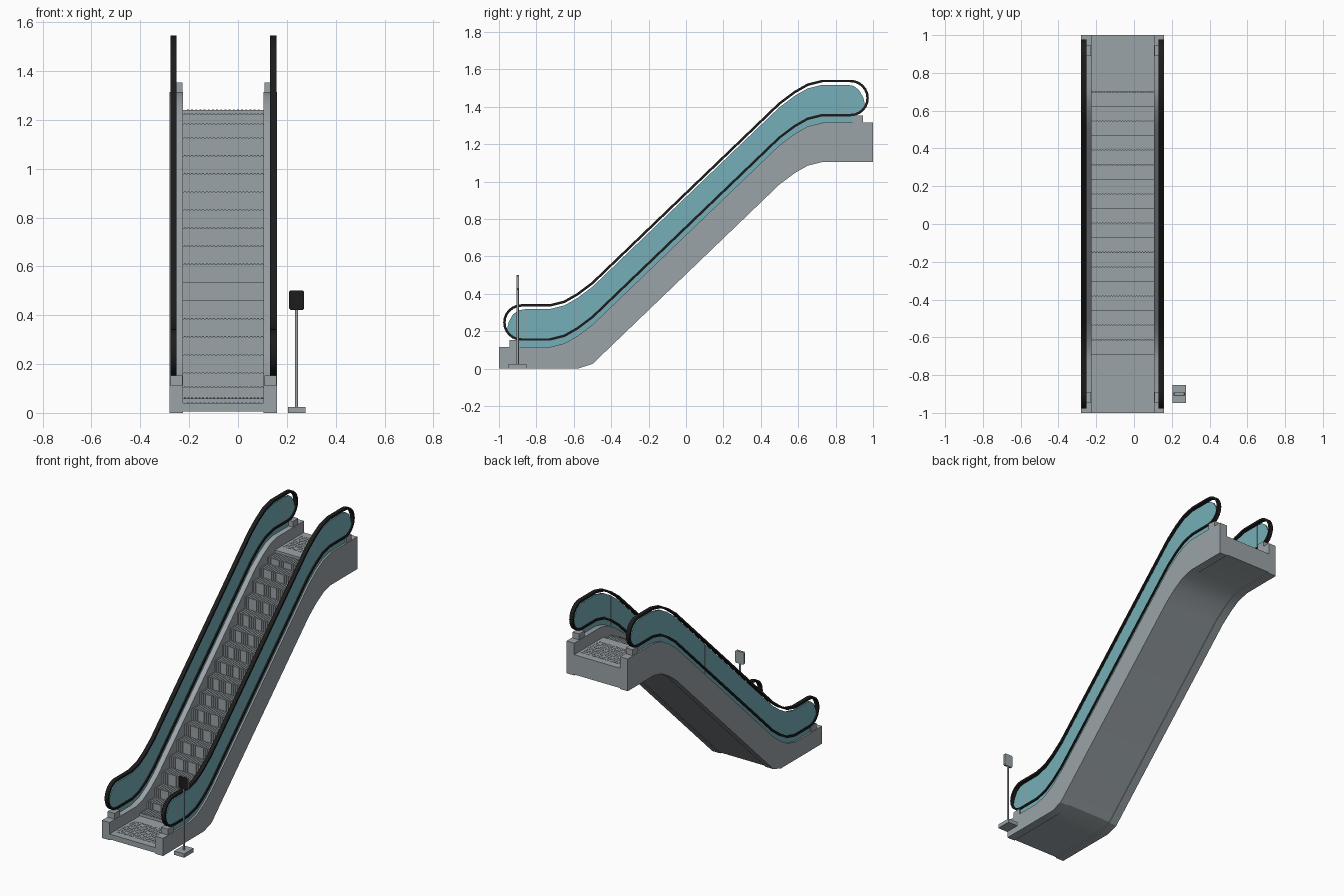
import bpy, bmesh, math
from mathutils import Vector

cube = bpy.data.objects.get("Cube")
if cube:
    bpy.data.objects.remove(cube, do_unlink=True)


def material(name, rgb):
    m = bpy.data.materials.new(name)
    m.use_nodes = True
    m.diffuse_color = (*rgb, 1)
    m.node_tree.nodes["Principled BSDF"].inputs["Base Color"].default_value = (*rgb, 1)
    return m


GREY = material("steel grey", (0.33, 0.37, 0.39))
TEAL = material("teal glass", (0.18, 0.43, 0.48))
BLACK = material("rubber black", (0.012, 0.012, 0.012))

MID = -0.06                       # centre of the escalator across x
HALF, INNER, RAIL = 0.22, 0.165, 0.204
RISE = 0.6                        # half of the total climb
BEND = [(0.5, 0.48), (0.58, 0.54), (0.65, 0.58), (0.73, RISE)]
KEYS = [(-y, -z) for y, z in reversed(BEND)] + BEND


def climb(y):
    """Height of the running line at y, relative to its middle."""
    if abs(y) >= KEYS[-1][0]:
        return math.copysign(RISE, y)
    for (a, p), (b, q) in zip(KEYS, KEYS[1:]):
        if a <= y <= b:
            return p + (q - p) * (y - a) / (b - a)


def line(offset, end, floor=0.0):
    """Running line from -end to end, lifted by offset."""
    ys = [-end] + [k[0] for k in KEYS] + [end]
    return [(y, max(floor, climb(y) + offset)) for y in ys]


def finish(name, bm, mat, smooth=True):
    bmesh.ops.recalc_face_normals(bm, faces=bm.faces)
    me = bpy.data.meshes.new(name)
    bm.to_mesh(me)
    bm.free()
    me.materials.append(mat)
    ob = bpy.data.objects.new(name, me)
    bpy.context.collection.objects.link(ob)
    if smooth:
        bpy.ops.object.select_all(action='DESELECT')
        ob.select_set(True)
        bpy.context.view_layer.objects.active = ob
        bpy.ops.object.shade_smooth_by_angle(angle=math.radians(25))
    return ob


def add_prism(bm, pts, x0, x1):
    """Side profile of (y, z) points drawn out along x."""
    face = bm.faces.new([bm.verts.new((x0, y, z)) for y, z in pts])
    out = bmesh.ops.extrude_face_region(bm, geom=[face])["geom"]
    bmesh.ops.translate(bm, vec=(x1 - x0, 0, 0),
                        verts=[v for v in out if isinstance(v, bmesh.types.BMVert)])


def prism(name, pts, x0, x1, mat):
    bm = bmesh.new()
    add_prism(bm, pts, x0, x1)
    return finish(name, bm, mat)


def add_box(bm, lo, hi):
    add_prism(bm, [(lo[1], lo[2]), (hi[1], lo[2]), (hi[1], hi[2]), (lo[1], hi[2])], lo[0], hi[0])


def box(name, lo, hi, mat):
    bm = bmesh.new()
    add_box(bm, lo, hi)
    return finish(name, bm, mat, False)


# Stairs: stepped top line between the two landings
COUNT, START, STOP = 18, -0.69, 0.70
PITCH = (STOP - START) / COUNT
FLOOR = 0.64
stairs = [(START, FLOOR - RISE)]
for k in range(COUNT):
    y = START + k * PITCH
    z = climb(y + PITCH / 2) + FLOOR
    stairs += [(y, z), (y + PITCH, z)]
stairs.append((STOP, FLOOR + RISE))
top = [(-1, FLOOR - RISE)] + stairs + [(1, FLOOR + RISE)]
prism("steps_and_underside", top + line(0.511, 1, 0.006)[::-1],
      MID - INNER, MID + INNER, GREY)

# Raised cleats running over every tread and riser
bm = bmesh.new()
cleat = [(y - 0.003, z + 0.003) for y, z in stairs[1:-1]]
base = [(y + 0.004, z - 0.004) for y, z in stairs[1:-1]]
N = 22
for i in range(N):
    x = MID - INNER + 2 * INNER * (i + 0.5) / N
    add_prism(bm, cleat + base[::-1], x - 0.004, x + 0.004)
finish("step_cleats", bm, GREY, False)

# Low studs on the landing plates
bm = bmesh.new()
for side in (-1, 1):
    z = FLOOR + side * RISE
    for i in range(18):
        for j in range(10):
            x = MID - 0.145 + 0.29 * i / 17
            y = side * (0.95 - 0.02 * j)
            add_box(bm, (x - 0.004, y - 0.004, z - 0.001), (x + 0.004, y + 0.004, z + 0.002))
finish("landing_studs", bm, GREY, False)

# Balustrade outlines
low_end = [(-0.90, 0.155), (-0.94, 0.172), (-0.957, 0.21), (-0.948, 0.25),
           (-0.925, 0.29), (-0.895, 0.312)]
high_end = [(-y, z + 2 * RISE) for y, z in low_end]
glass = (line(0.70, 0.90) + high_end + line(0.918, 0.86)[::-1] + low_end[::-1])

# Handrail loop: top run, round nose, bottom run, round nose
TOP, BOTTOM, NOSE = 0.938, 0.756, 0.88
radius, centre = (TOP - BOTTOM) / 2, (TOP + BOTTOM) / 2


def nose(side):
    z0 = centre + side * RISE
    return [(side * (NOSE + radius * math.sin(a)), z0 + side * radius * math.cos(a))
            for a in (math.pi * i / 12 for i in range(1, 12))]


loop = (line(TOP, NOSE) + nose(1) + line(BOTTOM, NOSE)[::-1] + nose(-1))


def handrail(name, x, half_width, half_thick):
    pts = [Vector(p) for p in loop]
    bm = bmesh.new()
    rings = []
    for i, p in enumerate(pts):
        a = (p - pts[i - 1]).normalized()
        b = (pts[(i + 1) % len(pts)] - p).normalized()
        t = (a + b).normalized()
        n = Vector((-t.y, t.x)) * half_thick / max(0.5, t.dot(a))
        rings.append([bm.verts.new((x + sx * half_width, p.x + sn * n.x, p.y + sn * n.y))
                      for sx, sn in ((-1, -1), (1, -1), (1, 1), (-1, 1))])
    for i, r in enumerate(rings):
        q = rings[i - 1]
        for j in range(4):
            bm.faces.new((q[j], q[j - 1], r[j - 1], r[j]))
    return finish(name, bm, BLACK)


for s, label in ((-1, "right"), (1, "left")):
    rail_x = MID + s * RAIL
    # Side panel of the truss, taller than the steps
    prism(label + "_side_panel", line(0.715, 1) + line(0.505, 1)[::-1],
          MID + s * INNER, MID + s * HALF, GREY)
    prism(label + "_glass", glass, rail_x - 0.005, rail_x + 0.005, TEAL)
    handrail(label + "_handrail", rail_x, 0.013, 0.0065)
    # Small pedestals under the handrail noses
    for e, where in ((-1, "lower"), (1, "upper")):
        z = 0.715 + e * RISE
        ya, yb = sorted((e * 0.89, e * 0.945))
        xa, xb = sorted((MID + s * (INNER + 0.003), MID + s * (HALF - 0.003)))
        box(f"{label}_{where}_pedestal", (xa, ya, z - 0.005), (xb, yb, z + 0.038), GREY)
    # Thin joints between glass panes
    bm = bmesh.new()
    for y in (-0.85, -0.575, -0.19, 0.19, 0.575, 0.85):
        z = climb(y)
        add_box(bm, (rail_x - 0.0056, y - 0.0015, z + 0.72), (rail_x + 0.0056, y + 0.0015, z + 0.915))
    finish(label + "_glass_joints", bm, GREY, False)

# Free-standing sign beside the lower landing
SX, SY = 0.24, -0.9
box("sign_foot", (SX - 0.036, SY - 0.048, 0), (SX + 0.036, SY + 0.048, 0.025), GREY)
bm = bmesh.new()
bmesh.ops.create_cone(bm, cap_ends=True, segments=16, radius1=0.006, radius2=0.006, depth=0.42)
bmesh.ops.translate(bm, vec=(SX, SY, 0.22), verts=bm.verts)
finish("sign_pole", bm, GREY)


def sign_plate(name, y0, y1, mat):
    """Upright plate with clipped corners."""
    w, c, z0, z1 = 0.031, 0.006, 0.422, 0.502
    pts = [(-w + c, z0), (w - c, z0), (w, z0 + c), (w, z1 - c),
           (w - c, z1), (c - w, z1), (-w, z1 - c), (-w, z0 + c)]
    bm = bmesh.new()
    face = bm.faces.new([bm.verts.new((SX + x, y0, z)) for x, z in pts])
    out = bmesh.ops.extrude_face_region(bm, geom=[face])["geom"]
    bmesh.ops.translate(bm, vec=(0, y1 - y0, 0),
                        verts=[v for v in out if isinstance(v, bmesh.types.BMVert)])
    finish(name, bm, mat, False)


sign_plate("sign_board", SY - 0.005, SY + 0.007, GREY)
sign_plate("sign_face", SY - 0.007, SY - 0.005, BLACK)
